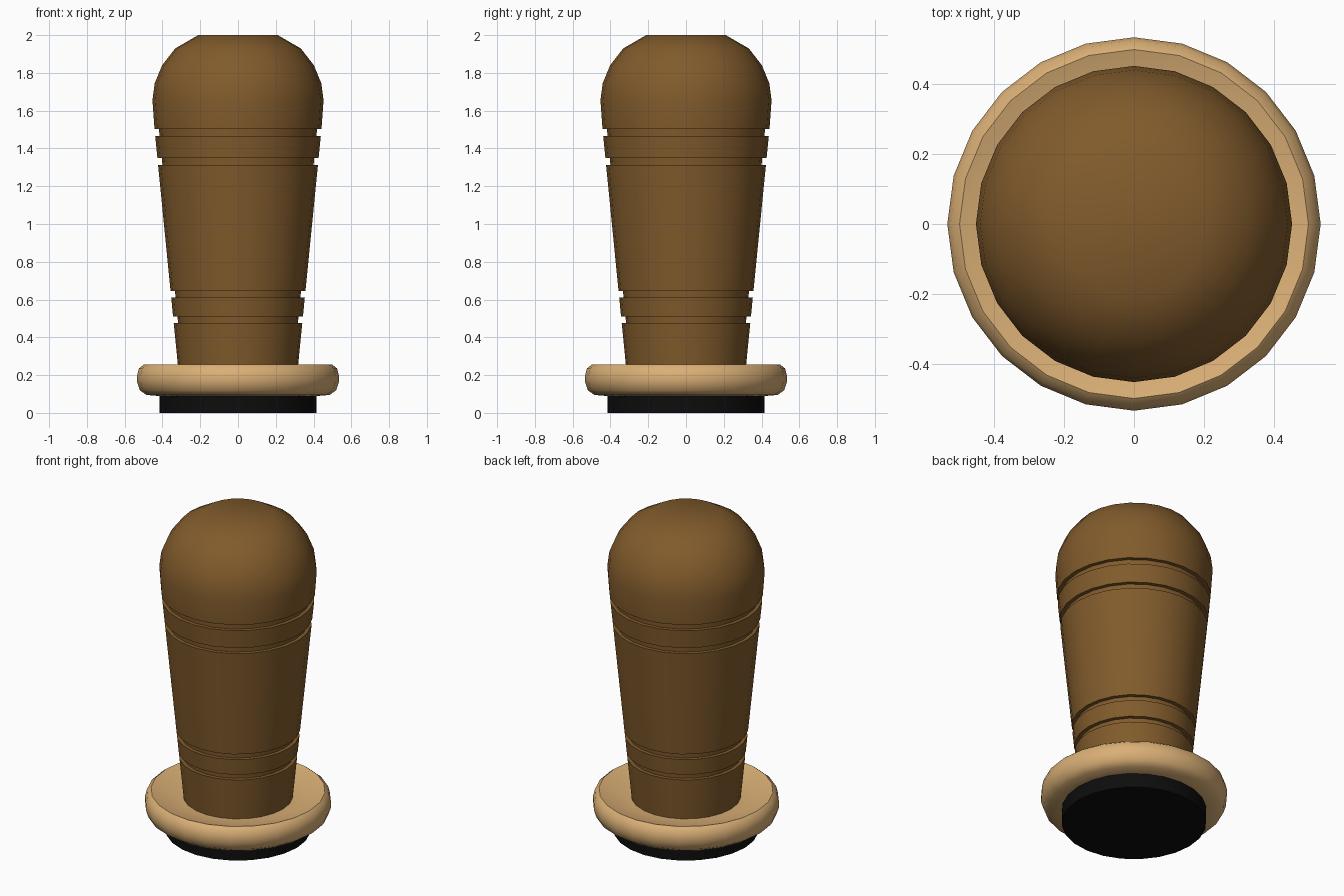
import bpy, bmesh
from math import cos, sin, tau, radians

if "Cube" in bpy.data.objects:
    bpy.data.objects.remove(bpy.data.objects["Cube"])

SIDES = 24


def material(name, rgb):
    m = bpy.data.materials.new(name)
    m.diffuse_color = (*rgb, 1)
    m.use_nodes = True
    m.node_tree.nodes["Principled BSDF"].inputs["Base Color"].default_value = m.diffuse_color
    return m


def lathe(name, profile, mat):
    """Revolve (radius, z) points, listed bottom to top, into a closed solid."""
    bm = bmesh.new()
    rings = []
    for r, z in profile:
        rings.append([bm.verts.new((r * cos(tau * i / SIDES), r * sin(tau * i / SIDES), z))
                      for i in range(SIDES)])
    for a, b in zip(rings, rings[1:]):
        for i in range(SIDES):
            j = (i + 1) % SIDES
            bm.faces.new((a[i], a[j], b[j], b[i]))
    bm.faces.new(rings[0][::-1])
    bm.faces.new(rings[-1])
    mesh = bpy.data.meshes.new(name)
    bm.to_mesh(mesh)
    bm.free()
    mesh.materials.append(mat)
    ob = bpy.data.objects.new(name, mesh)
    bpy.context.collection.objects.link(ob)
    bpy.ops.object.select_all(action='DESELECT')
    ob.select_set(True)
    bpy.context.view_layer.objects.active = ob
    bpy.ops.object.shade_smooth_by_angle(angle=radians(40))
    return ob


dark_wood = material("dark_wood", (0.22, 0.105, 0.025))
light_wood = material("light_wood", (0.70, 0.43, 0.18))
black = material("black_rubber", (0.004, 0.004, 0.004))


def taper(z):
    return 0.318 + (z - 0.25) * 0.099


# Tapered handle with two pairs of grooves and a domed end
handle = [(taper(0.20), 0.20)]
for low, high in [(0.475, 0.51), (0.61, 0.645), (1.313, 1.35), (1.465, 1.503)]:
    inner = taper(low) - 0.023
    handle += [(taper(low), low), (inner, low), (inner + 0.003, high), (taper(high), high)]
handle += [(0.453, 1.655), (0.441, 1.745), (0.402, 1.84), (0.332, 1.93), (0.21, 2.0)]
lathe("handle", handle, dark_wood)

# Rounded collar with a dished top
lathe("collar", [(0.40, 0.088), (0.485, 0.095), (0.52, 0.12), (0.535, 0.165), (0.535, 0.195),
                 (0.525, 0.235), (0.50, 0.255), (0.39, 0.222), (0.30, 0.216)], light_wood)

# Stamp pad under the collar
lathe("pad", [(0.415, 0.0), (0.415, 0.09)], black)
